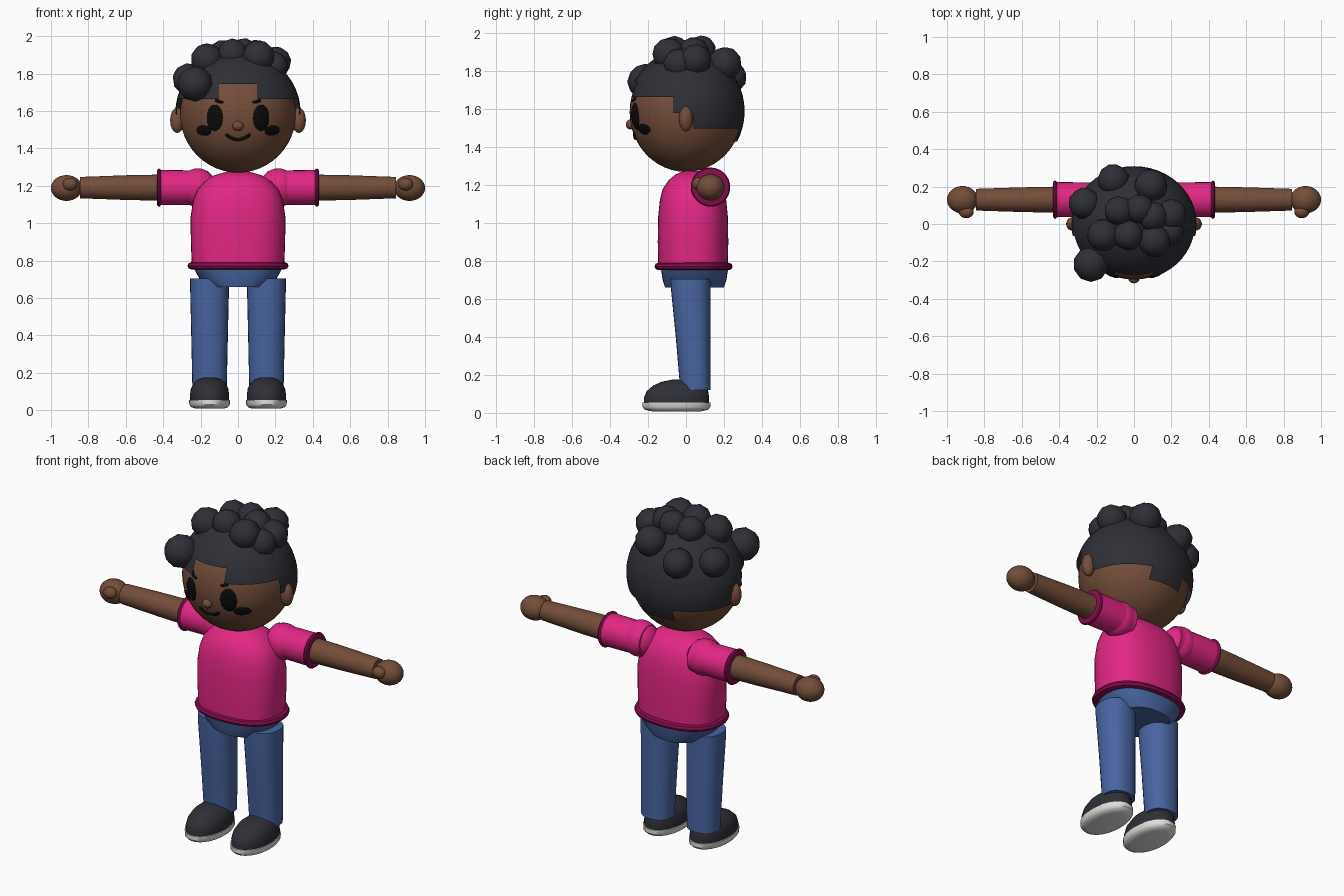
import bpy, bmesh, math
from mathutils import Matrix, Vector

cube = bpy.data.objects.get("Cube")
if cube:
    bpy.data.objects.remove(cube, do_unlink=True)


def material(name, rgb):
    m = bpy.data.materials.new(name)
    m.use_nodes = True
    color = (*rgb, 1)
    m.diffuse_color = color
    m.node_tree.nodes["Principled BSDF"].inputs["Base Color"].default_value = color
    return m


SKIN = material("brown skin", (.175, .075, .042))
DARK = material("charcoal", (.028, .029, .037))
BLACK = material("black", (.003, .003, .003))
PINK = material("bright pink", (.76, .02, .23))
TRIM = material("dark pink", (.24, .004, .075))
DENIM = material("denim blue", (.065, .13, .36))
SOLE = material("off white", (.75, .75, .72))


def finish(name, bm, mat, angle=40):
    bmesh.ops.recalc_face_normals(bm, faces=bm.faces)
    mesh = bpy.data.meshes.new(name)
    bm.to_mesh(mesh)
    bm.free()
    mesh.materials.append(mat)
    obj = bpy.data.objects.new(name, mesh)
    bpy.context.collection.objects.link(obj)
    bpy.ops.object.select_all(action='DESELECT')
    obj.select_set(True)
    bpy.context.view_layer.objects.active = obj
    bpy.ops.object.shade_smooth_by_angle(angle=math.radians(angle))
    return obj


def ball(name, center, radii, mat, seg=32):
    bm = bmesh.new()
    bmesh.ops.create_uvsphere(bm, u_segments=seg, v_segments=seg // 2, radius=1)
    bmesh.ops.transform(bm, matrix=Matrix.Translation(center) @ Matrix.Diagonal((*radii, 1)), verts=bm.verts)
    return finish(name, bm, mat)


def loft(name, rings, mat, power=2, seg=32, matrix=Matrix()):
    """Skin rounded sections given as (height, center x, center y, radius x, radius y)."""
    bm = bmesh.new()
    loops = []
    for z, cx, cy, rx, ry in rings:
        loop = []
        for i in range(seg):
            a = math.tau * i / seg
            c, s = math.cos(a), math.sin(a)
            x = math.copysign(abs(c) ** (2 / power), c)
            y = math.copysign(abs(s) ** (2 / power), s)
            loop.append(bm.verts.new(matrix @ Vector((cx + rx * x, cy + ry * y, z))))
        loops.append(loop)
    for low, high in zip(loops, loops[1:]):
        for i in range(seg):
            j = (i + 1) % seg
            bm.faces.new((low[i], low[j], high[j], high[i]))
    bm.faces.new(loops[0])
    bm.faces.new(loops[-1])
    return finish(name, bm, mat)


# Head and its surface
HEAD = Vector((0, 0, 1.585))
HEAD_R = Vector((.31, .297, .315))
ball("head", HEAD, HEAD_R, SKIN, 48)
ball("nose", (0, -.293, 1.52), (.03, .024, .026), SKIN, 20)


def face_y(x, z):
    k = 1 - (x / HEAD_R.x) ** 2 - ((z - HEAD.z) / HEAD_R.z) ** 2
    return -HEAD_R.y * math.sqrt(max(k, 0))


def patch(name, x, z, rx, rz, tilt=0):
    """Thin raised oval that follows the face."""
    bm = bmesh.new()
    bmesh.ops.create_icosphere(bm, subdivisions=3, radius=1)
    for v in bm.verts:
        u, w = rx * v.co.x, rz * v.co.z
        px = x + u * math.cos(tilt) - w * math.sin(tilt)
        pz = z + u * math.sin(tilt) + w * math.cos(tilt)
        v.co = (px, face_y(px, pz) + .009 * v.co.y, pz)
    return finish(name, bm, BLACK, 80)


def stroke(name, points, width):
    """Thin painted line that follows the face."""
    curve = bpy.data.curves.new(name, 'CURVE')
    curve.dimensions = '3D'
    curve.bevel_depth = width
    curve.bevel_resolution = 2
    curve.use_fill_caps = True
    line = curve.splines.new('POLY')
    line.points.add(len(points) - 1)
    for p, (x, z) in zip(line.points, points):
        p.co = (x, face_y(x, z), z, 1)
    curve.materials.append(BLACK)
    bpy.context.collection.objects.link(bpy.data.objects.new(name, curve))


# Facial features
stroke("smile", [(.05 * t / 5, 1.448 + .016 * (t / 5) ** 2) for t in range(-5, 6)], .009)
for s, side in ((1, "left"), (-1, "right")):
    patch(side + "_eye", s * .124, 1.563, .043, .07)
    patch(side + "_cheek_mark", s * .183, 1.495, .04, .027, s * .15)
    patch(side + "_smile_end", s * .055, 1.468, .013, .009, s * .6)
    patch(side + "_brow", s * .1, 1.65, .024, .008, s * .2)
    patch(side + "_brow_tip", s * .115, 1.668, .009, .01)
    ball(side + "_ear", (s * .325, 0, 1.55), (.038, .037, .068), SKIN, 20)

# Hair cap, cut along a stepped hairline
bm = bmesh.new()
bmesh.ops.create_uvsphere(bm, u_segments=48, v_segments=24, radius=1)
bmesh.ops.transform(bm, matrix=Matrix.Translation((0, 0, 1.59)) @ Matrix.Diagonal((.335, .309, .328, 1)), verts=bm.verts)
cuts = [((0, 0, z), (0, 0, 1)) for z in (1.43, 1.5, 1.58, 1.665, 1.745)]
cuts += [((0, y, 0), (0, 1, 0)) for y in (-.065, .04)]
cuts += [((x, 0, 0), (1, 0, 0)) for x in (-.105, .105)]
for co, no in cuts:
    bmesh.ops.bisect_plane(bm, geom=bm.verts[:] + bm.edges[:] + bm.faces[:], plane_co=co, plane_no=no)


def hairline(p):
    if p.y > .04:
        return 1.43 if abs(p.x) < .105 else 1.5
    if p.y > -.065:
        return 1.58
    return 1.745 if abs(p.x) < .105 else 1.665


bald = [f for f in bm.faces if f.calc_center_median().z < hairline(f.calc_center_median())]
bmesh.ops.delete(bm, geom=bald, context='FACES')
finish("hair_cap", bm, DARK)

# Chunky curls
curls = [(-.23, -.215, 1.745, .095), (-.11, .235, 1.77, .086), (-.265, .11, 1.77, .086),
         (.09, .205, 1.84, .09), (.2, .05, 1.86, .085), (-.165, -.06, 1.875, .088),
         (-.08, .07, 1.9, .08), (.03, .08, 1.91, .08), (.11, -.09, 1.89, .088),
         (-.03, -.06, 1.905, .082), (.1, .04, 1.9, .082), (.19, -.04, 1.84, .08)]
for n, (x, y, z, r) in enumerate(curls):
    bm = bmesh.new()
    bmesh.ops.create_icosphere(bm, subdivisions=2, radius=r)
    turn = Matrix.Rotation(n * 1.1, 4, 'Z') @ Matrix.Rotation(n * .7, 4, 'X')
    bmesh.ops.transform(bm, matrix=Matrix.Translation((x, y, z)) @ turn, verts=bm.verts)
    finish(f"curl_{n + 1}", bm, DARK)

# Shirt and hem
loft("shirt", [(.765, 0, .037, .247, .183), (.9, 0, .037, .252, .186), (1.03, 0, .037, .254, .184),
               (1.12, 0, .037, .24, .175), (1.18, 0, .037, .217, .16), (1.225, 0, .037, .175, .13),
               (1.255, 0, .037, .13, .095), (1.275, 0, .037, .06, .05)], PINK, 2.4, 40)
loft("shirt_hem", [(.752, 0, .04, .245, .185), (.758, 0, .04, .264, .2), (.772, 0, .04, .27, .206),
                   (.786, 0, .04, .264, .2), (.793, 0, .04, .245, .18)], TRIM, 2.3, 40)

# Trousers seat
loft("trouser_seat", [(.66, 0, .045, .155, .155), (.7, 0, .045, .205, .168), (.765, 0, .045, .24, .178)], DENIM, 2.4)

for s, side in ((1, "left"), (-1, "right")):
    # Leg
    loft(side + "_trouser_leg", [(.12, s * .152, .05, .092, .08), (.4, s * .152, .038, .098, .092),
                                 (.66, s * .152, .025, .104, .105), (.705, s * .152, .025, .104, .105)], DENIM, 2.3, 28)
    # Shoe
    loft(side + "_shoe", [(.045, s * .152, -.05, .104, .172), (.08, s * .152, -.05, .105, .172),
                          (.115, s * .152, -.045, .1, .162), (.145, s * .152, -.035, .085, .137),
                          (.165, s * .152, -.025, .06, .1), (.176, s * .152, -.02, .025, .05)], DARK, 2.1)
    loft(side + "_shoe_sole", [(.008, s * .152, -.05, .075, .13), (.016, s * .152, -.05, .098, .165),
                               (.03, s * .152, -.05, .108, .178), (.055, s * .152, -.05, .11, .178)], SOLE, 2.1)
    # Arm, built upright and laid along the side
    lay = Matrix.Translation((0, .13, 1.19)) @ Matrix.Rotation(s * math.pi / 2, 4, 'Y')
    ball(side + "_shoulder", (s * .215, .125, 1.19), (.1, .1, .103), PINK)
    loft(side + "_sleeve", [(.16, 0, 0, .09, .09), (.3, 0, 0, .093, .093), (.42, 0, 0, .094, .094)], PINK, matrix=lay)
    loft(side + "_cuff", [(.41, 0, 0, .088, .088), (.414, 0, 0, .098, .098), (.422, 0, 0, .103, .103),
                          (.43, 0, 0, .098, .098), (.434, 0, 0, .085, .085)], TRIM, matrix=lay)
    loft(side + "_forearm", [(.4, 0, 0, .07, .07), (.6, 0, 0, .066, .066), (.845, 0, 0, .057, .058)], SKIN, matrix=lay)
    ball(side + "_hand", (s * .917, .13, 1.188), (.083, .073, .069), SKIN)
    ball(side + "_thumb", (s * .897, .065, 1.208), (.04, .034, .034), SKIN, 20)
